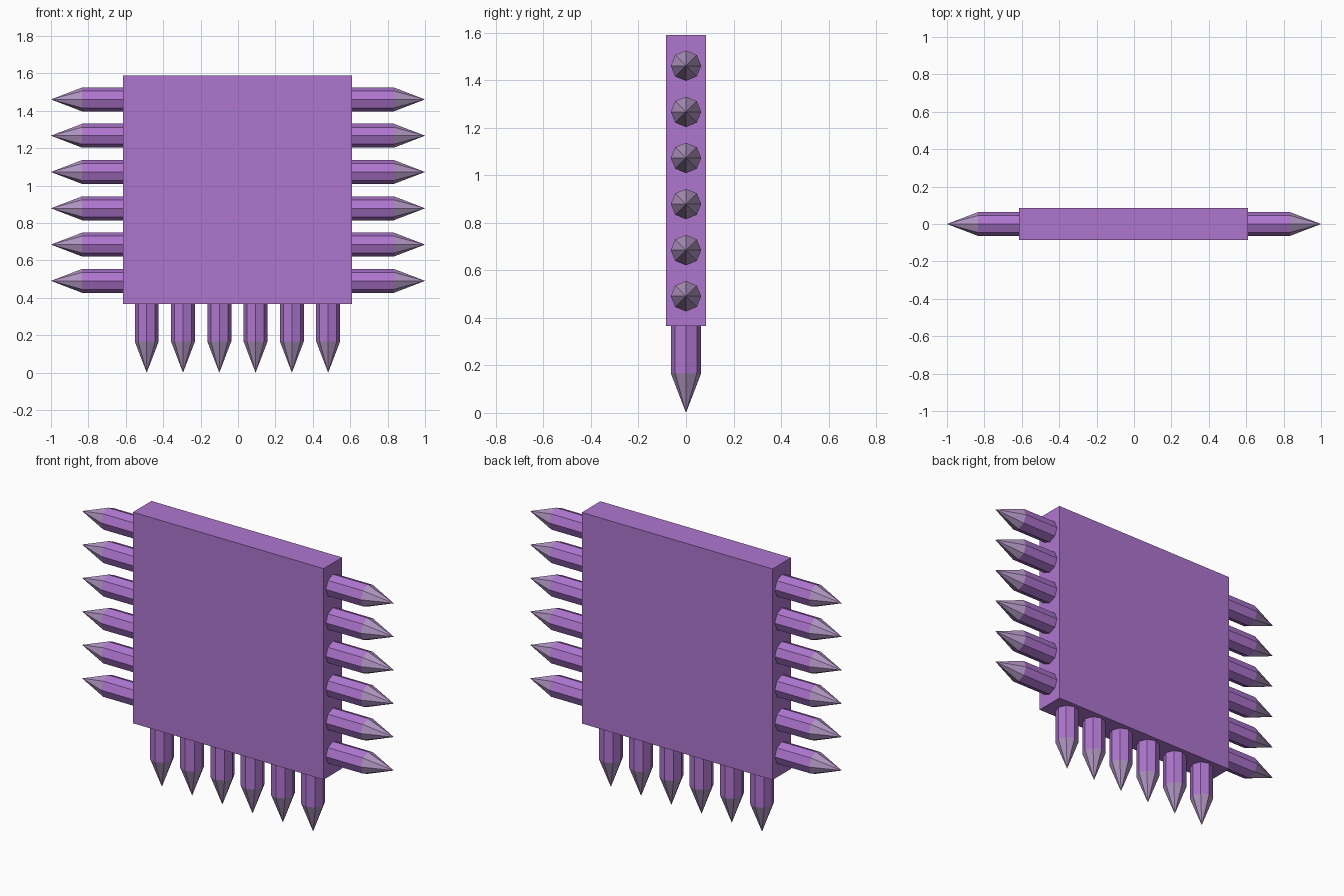
import bpy, bmesh, math
from mathutils import Matrix, Vector

if "Cube" in bpy.data.objects:
    bpy.data.objects.remove(bpy.data.objects["Cube"])


def material(name, color):
    m = bpy.data.materials.new(name)
    m.diffuse_color = color
    m.use_nodes = True
    m.node_tree.nodes["Principled BSDF"].inputs["Base Color"].default_value = m.diffuse_color
    return m


PURPLE = material("purple", (0.42, 0.18, 0.62, 1))
TIP = material("pale_tip", (0.43, 0.30, 0.53, 1))

CX = -0.003          # plate centre in x
HALF = 0.612         # half width of the plate
BOTTOM, TOP = 0.366, 1.59
RADIUS, TIP_LEN, PITCH, SIDES = 0.064, 0.167, 0.194, 8


def finish(bm, name, mats):
    bmesh.ops.recalc_face_normals(bm, faces=bm.faces)
    me = bpy.data.meshes.new(name)
    bm.to_mesh(me)
    bm.free()
    for m in mats:
        me.materials.append(m)
    ob = bpy.data.objects.new(name, me)
    bpy.context.collection.objects.link(ob)


def spike(name, base, tip):
    """Eight-sided pin with a pointed end, from base to tip."""
    base, tip = Vector(base), Vector(tip)
    axis = (tip - base).normalized()
    u = Vector((0, 1, 0))
    v = axis.cross(u)
    bm = bmesh.new()

    def ring(centre):
        return [bm.verts.new(centre + RADIUS * (math.cos(a) * u + math.sin(a) * v))
                for a in (math.tau * i / SIDES for i in range(SIDES))]

    low, high = ring(base), ring(tip - axis * TIP_LEN)
    point = bm.verts.new(tip)
    bm.faces.new(low)
    for i in range(SIDES):
        j = (i + 1) % SIDES
        bm.faces.new((low[i], low[j], high[j], high[i]))
        bm.faces.new((high[i], high[j], point)).material_index = 1
    finish(bm, name, [PURPLE, TIP])


# Square plate
bm = bmesh.new()
bmesh.ops.create_cube(bm, size=1, matrix=Matrix.Translation((CX, 0, (BOTTOM + TOP) / 2))
                      @ Matrix.Diagonal((2 * HALF, 0.17, TOP - BOTTOM, 1)))
finish(bm, "plate", [PURPLE])

# Rows of pins along the left, right and lower edges
for i in range(6):
    off = (i - 2.5) * PITCH
    z = 0.976 + off
    spike(f"left_pin_{i + 1}", (CX - HALF + 0.005, 0, z), (-1, 0, z))
    spike(f"right_pin_{i + 1}", (CX + HALF - 0.005, 0, z), (1, 0, z))
    spike(f"lower_pin_{i + 1}", (CX + off, 0, BOTTOM + 0.005), (CX + off, 0, 0))
